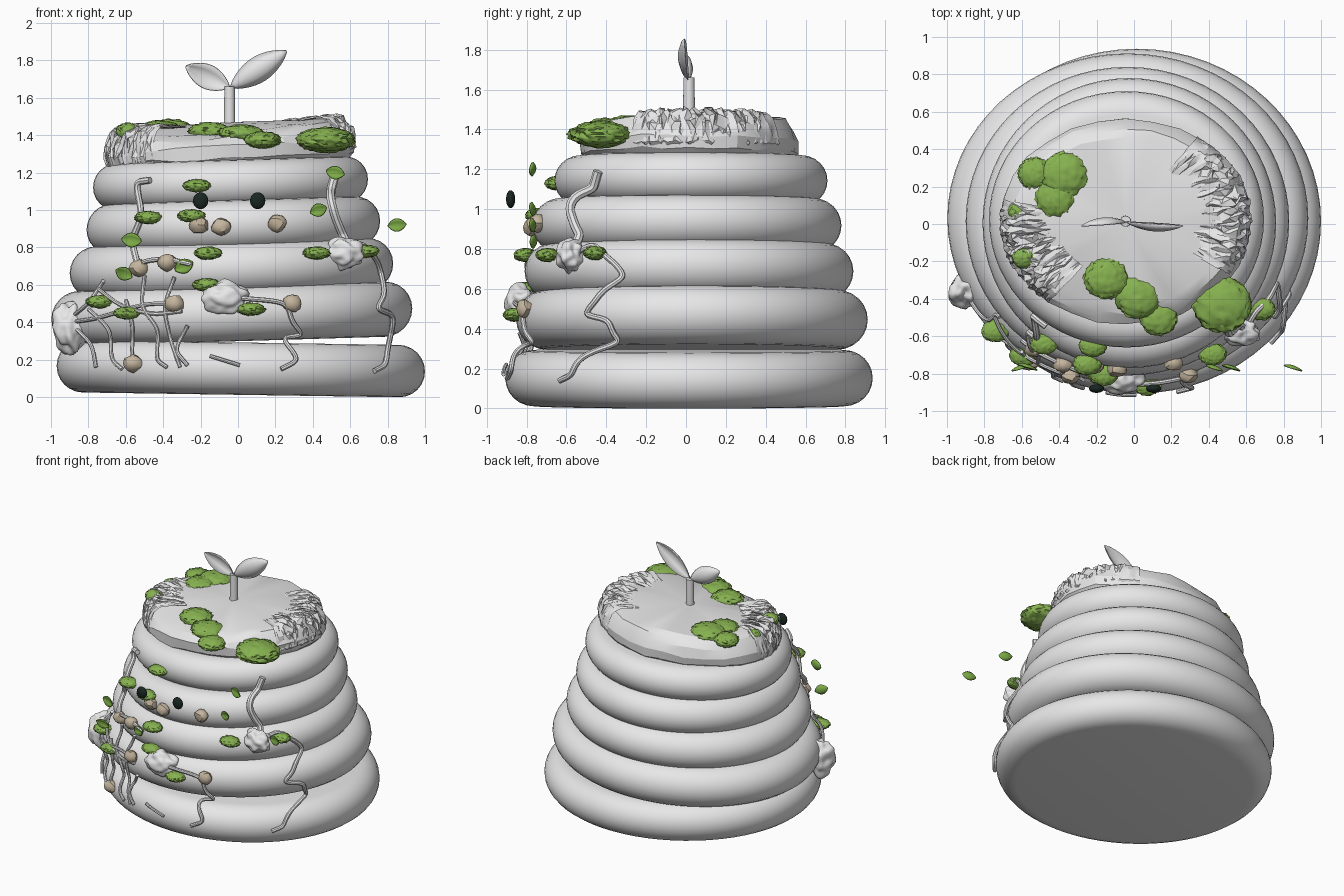
import bpy, bmesh, math, random
from mathutils import Vector, noise

random.seed(4)
if "Cube" in bpy.data.objects:
    bpy.data.objects.remove(bpy.data.objects["Cube"], do_unlink=True)


def material(name, rgb):
    m = bpy.data.materials.new(name)
    m.use_nodes = True
    m.diffuse_color = (*rgb, 1)
    m.node_tree.nodes["Principled BSDF"].inputs["Base Color"].default_value = (*rgb, 1)
    return m


CLAY = material("pale grey", (.8, .8, .8))
MOSS = material("moss green", (.24, .44, .08))
LEAF = material("leaf green", (.2, .4, .06))
STONE = material("beige", (.55, .46, .34))
BLACK = material("dark green black", (.01, .02, .016))


def finish(name, bm, mat, angle=40):
    bmesh.ops.recalc_face_normals(bm, faces=bm.faces)
    mesh = bpy.data.meshes.new(name)
    bm.to_mesh(mesh)
    bm.free()
    mesh.materials.append(mat)
    obj = bpy.data.objects.new(name, mesh)
    bpy.context.collection.objects.link(obj)
    if angle:
        bpy.ops.object.select_all(action='DESELECT')
        obj.select_set(True)
        bpy.context.view_layer.objects.active = obj
        bpy.ops.object.shade_smooth_by_angle(angle=math.radians(angle))
    return obj


def skin(bm, rows, closed=False):
    """Join rows of vertices with quads."""
    for a, b in zip(rows, rows[1:]):
        n = len(a)
        for i in range(n if closed else n - 1):
            j = (i + 1) % n
            bm.faces.new((a[i], a[j], b[j], b[i]))


# Stacked body rings: centre x, centre y, centre z, radius x, radius y, half height, tilt
RINGS = [
    (.015, .015, .152, .985, .922, .14, -.015),
    (-.033, .03, .445, .965, .882, .147, .03),
    (-.035, .015, .688, .865, .825, .14, .03),
    (-.025, .005, .918, .785, .775, .135, .03),
    (-.04, .025, 1.143, .735, .685, .125, .03),
]


def ring(name, cx, cy, cz, rx, ry, h, tilt, segments=64, steps=12):
    bm = bmesh.new()
    rows = []
    for k in range(steps + 1):
        a = math.pi * (k / steps - .5)
        inset, dz = h * (1 - math.cos(a)), h * math.sin(a)
        row = []
        for i in range(segments):
            t = math.tau * i / segments
            x, y = (rx - inset) * math.cos(t), (ry - inset) * math.sin(t)
            row.append(bm.verts.new((cx + x, cy + y, cz + dz + tilt * x)))
        rows.append(row)
    skin(bm, rows, True)
    bm.faces.new(rows[0])
    bm.faces.new(rows[-1])
    finish(name, bm, CLAY)


for n, data in enumerate(RINGS):
    ring(f"body_ring_{n + 1}", *data)


def front_y(x, z):
    """Depth of the body's front surface at a point."""
    best = 0
    for cx, cy, cz, rx, ry, h, tilt in RINGS:
        for shift in (-.04, 0, .04):
            dz = z + shift - cz - tilt * (x - cx)
            if abs(dz) < h:
                inset = h - math.sqrt(h * h - dz * dz)
                q = (x - cx) / (rx - inset)
                best = min(best, cy - (ry - inset) * math.sqrt(max(.1, 1 - q * q)))
    return best


# Uneven lid with a radial fan on top, sunken at the front
def lid_point(r, t, z):
    x = .67 * r * math.cos(t)
    return Vector((x - .045, .015 + .55 * r * math.sin(t), z + .045 * x))


bm = bmesh.new()
rows = []
for r, z, dent in ((.9, 1.22, 0), (.99, 1.28, 0), (1, 1.34, 0), (.96, 1.4, .03),
                   (.9, 1.44, .055), (.82, 1.455, .06)):
    row = []
    for i in range(28):
        t = math.tau * i / 28
        wobble = 1 + .03 * noise.noise((3 * math.cos(t), 3 * math.sin(t), z * 6))
        sink = dent * max(0, math.cos((t - math.radians(260)) * 1.5)) if t > math.pi else 0
        lift = random.uniform(-.01, .01)
        row.append(bm.verts.new(lid_point(r * wobble, t, z - sink + lift)))
    rows.append(row)
skin(bm, rows, True)
centre = bm.verts.new(lid_point(0, 0, 1.47))
for i in range(28):
    bm.faces.new((rows[-1][i], rows[-1][(i + 1) % 28], centre))
finish("lid", bm, CLAY, 20)


# Jagged crust folded over the lid's edge
def crust(name, start, end, low, count=46):
    path = [(.55, 1.452), (.64, 1.46), (.72, 1.468), (.79, 1.473), (.85, 1.472), (.9, 1.46),
            (.94, 1.435), (.97, 1.4), (.99, 1.36), (1, 1.31), (.96, low)]
    bm = bmesh.new()
    rows = []
    for i in range(count + 1):
        u = i / count
        t = math.radians(start + (end - start) * u)
        row = []
        for k, (r, z) in enumerate(path):
            # Roughest at the rim, calm at the inner and lower edges
            rough = .004 + .02 * math.sin(math.pi * u) * math.sin(math.pi * k / 10)
            jitter = Vector([random.uniform(-rough, rough) for _ in range(3)])
            row.append(bm.verts.new(lid_point(r, t, z) + jitter))
        rows.append(row)
    skin(bm, rows)
    bmesh.ops.triangulate(bm, faces=bm.faces)
    finish(name, bm, CLAY, 25)


crust("left_crust", -32, 55, 1.28)
crust("right_crust", 168, 232, 1.22)


# Lumpy blobs used for moss, stones, eyes and knots
def blob(name, loc, radii, mat, detail=4, rough=.0, freq=4, angle=60):
    bm = bmesh.new()
    bmesh.ops.create_icosphere(bm, subdivisions=detail, radius=1)
    offset = Vector(loc) * 9
    for v in bm.verts:
        d = v.co * (1 + rough * noise.noise(v.co * freq + offset))
        v.co = Vector(loc) + Vector([a * b for a, b in zip(d, radii)])
    finish(name, bm, mat, angle)


# Moss on the lid: x, y, z, radius
for x, y, z, r in ((.47, -.43, 1.375, .155), (-.15, -.29, 1.42, .115), (.02, -.39, 1.405, .12),
                   (.13, -.5, 1.375, .1), (-.53, .27, 1.42, .09), (-.37, .26, 1.43, .13),
                   (-.42, .14, 1.43, .11), (-.62, .07, 1.4, .055), (-.59, -.18, 1.42, .06)):
    blob("lid_moss", (x, y, z), (r, r * .95, max(.045, r * .43)), MOSS, 4, .16, 6)

# Moss on the body front
for x, z in ((-.22, 1.13), (-.25, .97), (-.48, .96), (-.16, .77), (.42, .77), (.68, .78),
             (-.17, .6), (.07, .47), (-.59, .45), (-.74, .51)):
    blob("body_moss", (x, front_y(x, z) - .012, z), (.074, .058, .034), MOSS, 4, .16, 6)

# Beige pebbles
for x, z in ((-.21, .92), (-.09, .91), (.21, .93), (-.38, .72), (-.53, .69), (-.34, .5),
             (.29, .5), (-.56, .18)):
    blob("pebble", (x, front_y(x, z) - .01, z), (.053, .042, .047), STONE, 2, .18, 2, 30)

# Eyes
for side, x in (("right", -.2), ("left", .105)):
    blob(side + "_eye", (x, -.88, 1.05), (.041, .023, .045), BLACK, 3)

# Root knots
for name, loc, size in (("left_knot", (.57, -.58, .77), (.1, .07, .085)),
                        ("middle_knot", (-.07, -.83, .53), (.12, .075, .09)),
                        ("right_knot", (-.9, -.36, .37), (.09, .09, .13))):
    blob(name, loc, size, CLAY, 4, .3, 2, 60)


# Roots hugging the front, drawn as (x, z) paths
def root(name, path, thick=.013):
    flat = [Vector(a).lerp(Vector(b), k / 5) for a, b in zip(path, path[1:]) for k in range(5)]
    flat.append(Vector(path[-1]))
    for _ in range(2):
        flat[1:-1] = [(a + b + c) / 3 for a, b, c in zip(flat, flat[1:], flat[2:])]
    curve = bpy.data.curves.new(name, 'CURVE')
    curve.dimensions = '3D'
    curve.bevel_depth, curve.bevel_resolution = thick, 2
    curve.resolution_u, curve.use_fill_caps = 3, True
    spline = curve.splines.new('NURBS')
    spline.points.add(len(flat) - 1)
    for p, (x, z) in zip(spline.points, flat):
        p.co = (x, front_y(x, z) - thick, z, 1)
    spline.use_endpoint_u = True
    spline.order_u = 4
    curve.materials.append(CLAY)
    obj = bpy.data.objects.new(name, curve)
    bpy.context.collection.objects.link(obj)
    bpy.ops.object.select_all(action='DESELECT')
    obj.select_set(True)
    bpy.context.view_layer.objects.active = obj
    bpy.ops.object.convert(target='MESH')
    bpy.ops.object.shade_smooth_by_angle()


root("left_thick_root", [(.52, 1.19), (.49, 1.08), (.52, .96), (.59, .8)], .024)
root("left_long_root", [(.6, .78), (.66, .83), (.75, .73), (.79, .55), (.74, .47), (.84, .44),
                        (.8, .26), (.79, .17), (.73, .14)], .015)
root("middle_root", [(0, .53), (.26, .51), (.29, .4), (.35, .33), (.23, .32), (.33, .2), (.23, .15)])
root("right_upper_root", [(-.47, 1.16), (-.55, 1.15), (-.51, .97), (-.57, .84), (-.54, .72)], .018)
root("pebble_root", [(-.6, .66), (-.5, .73), (-.38, .74), (-.25, .71)])
root("twig", [(-.15, .22), (.01, .17)], .01)
for path in ([(-.9, .42), (-.8, .5), (-.72, .62)], [(-.9, .4), (-.75, .42), (-.5, .5), (-.34, .5)],
             [(-.86, .36), (-.78, .28), (-.76, .16)], [(-.8, .47), (-.68, .36), (-.68, .2), (-.62, .15)],
             [(-.6, .52), (-.56, .38), (-.57, .18)], [(-.5, .65), (-.52, .48), (-.42, .36), (-.44, .2), (-.38, .16)],
             [(-.34, .64), (-.4, .48), (-.36, .3), (-.31, .16)], [(-.27, .38), (-.34, .25), (-.27, .17)],
             [(-.75, .58), (-.62, .48), (-.45, .44), (-.3, .46)]):
    root("right_fine_root", path, .011)


# Folded pointed leaves: base, tip, half width, fold depth
def leaf(name, base, tip, width, fold, mat):
    base, tip = Vector(base), Vector(tip)
    side = (tip - base).cross(Vector((0, 1, 0))).normalized()
    bm = bmesh.new()
    rows = []
    for i in range(13):
        t = i / 12
        w = math.sin(math.pi * (.01 + .98 * t)) ** .75
        mid = base.lerp(tip, t)
        rows.append([bm.verts.new(mid + side * width * w * s + Vector((0, fold * (1 - s * s) * w, 0)))
                     for s in (-1, -.5, 0, .5, 1)])
    skin(bm, rows)
    obj = finish(name, bm, mat, 50)
    obj.modifiers.new("thickness", 'SOLIDIFY').thickness = .006


for x, z, dx, dz in ((.52, 1.2, .05, -.01), (.43, 1, .045, .015), (.85, .92, .05, .005),
                     (-.57, .84, .05, -.005), (-.61, .66, -.045, .02), (-.29, .7, .045, .02)):
    y = min(-.77, front_y(x, z) - .025)
    leaf("loose_leaf", (x - dx, y + .015, z - dz), (x + dx, y - .015, z + dz), .036, .015, LEAF)

# Sprout on the lid
bm = bmesh.new()
bmesh.ops.create_cone(bm, cap_ends=True, segments=16, radius1=.03, radius2=.028, depth=.22)
bmesh.ops.translate(bm, verts=bm.verts, vec=(-.045, .015, 1.55))
finish("sprout_stem", bm, CLAY)
leaf("sprout_right_leaf", (-.045, .01, 1.655), (-.28, -.01, 1.77), .066, .035, CLAY)
leaf("sprout_left_leaf", (-.04, .01, 1.655), (.26, -.01, 1.85), .07, -.04, CLAY)
